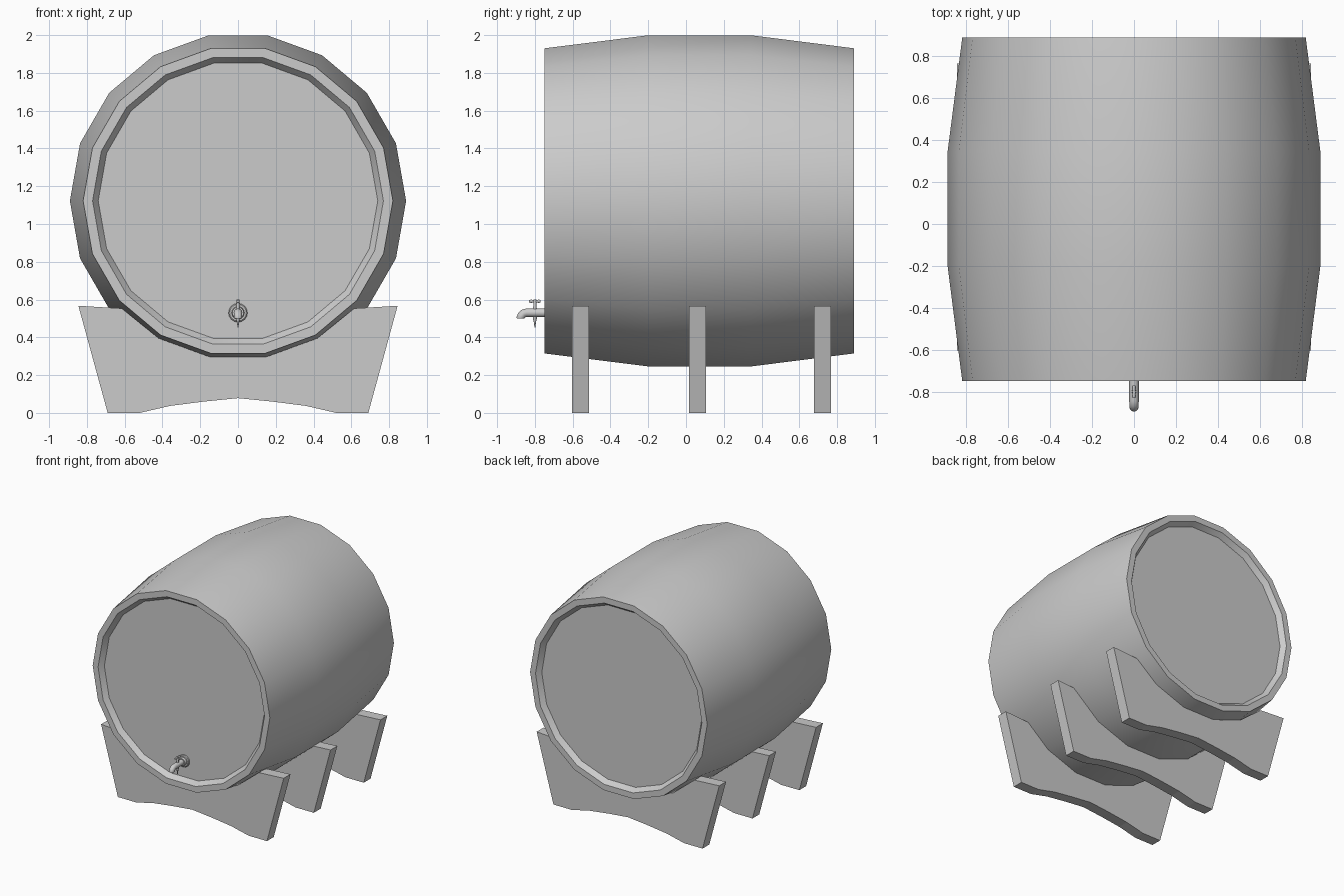
import bpy, bmesh
from math import sin, cos, radians, pi
from mathutils import Vector

if "Cube" in bpy.data.objects:
    bpy.data.objects.remove(bpy.data.objects["Cube"])

CZ = 1.1225   # height of the barrel axis
TZ = 0.53     # height of the tap


def finish(name, bm, smooth=True):
    bmesh.ops.recalc_face_normals(bm, faces=bm.faces)
    me = bpy.data.meshes.new(name)
    bm.to_mesh(me)
    bm.free()
    ob = bpy.data.objects.new(name, me)
    bpy.context.collection.objects.link(ob)
    if smooth:
        bpy.ops.object.select_all(action='DESELECT')
        ob.select_set(True)
        bpy.context.view_layer.objects.active = ob
        bpy.ops.object.shade_smooth_by_angle(angle=radians(40))
    return ob


def tube(name, stations, n):
    """Capped skin over rings: (centre, radius, u axis, v axis)."""
    bm = bmesh.new()
    rings = []
    for c, r, u, v in stations:
        rings.append([bm.verts.new(Vector(c) + r * (cos(2 * pi * i / n) * Vector(u)
                      + sin(2 * pi * i / n) * Vector(v))) for i in range(n)])
    for a, b in zip(rings, rings[1:]):
        for i in range(n):
            j = (i + 1) % n
            bm.faces.new((a[i], a[j], b[j], b[i]))
    bm.faces.new(rings[0])
    bm.faces.new(rings[-1])
    return finish(name, bm)


X, Y, Z = (1, 0, 0), (0, 1, 0), (0, 0, 1)


def lathe_y(name, profile, z, n):
    return tube(name, [((0, y, z), r, X, Z) for y, r in profile], n)


def lathe_z(name, profile, y, n):
    return tube(name, [((0, y, z), r, X, Y) for z, r in profile], n)


# Barrel: 18 sides, bulging middle, recessed heads
lathe_y("barrel", [(-0.71, 0.74), (-0.75, 0.77), (-0.75, 0.82), (-0.2, 0.89),
                   (0.345, 0.89), (0.89, 0.82), (0.89, 0.77), (0.85, 0.74)], CZ, 18)

# Cradle boards: half profile mirrored, then extruded in y
half = [(0.146, 0.295), (0.42, 0.395), (0.615, 0.553), (0.845, 0.567), (0.69, 0.0),
        (0.52, 0.0), (0.36, 0.037), (0.18, 0.06)]
outline = half + [(0, 0.078)] + [(-x, z) for x, z in reversed(half)]
for label, y in (("front", -0.603), ("middle", 0.017), ("back", 0.677)):
    bm = bmesh.new()
    face = bm.faces.new([bm.verts.new((x, y, z)) for x, z in outline])
    ext = bmesh.ops.extrude_face_region(bm, geom=[face])
    moved = [v for v in ext["geom"] if isinstance(v, bmesh.types.BMVert)]
    bmesh.ops.translate(bm, verts=moved, vec=(0, 0.09, 0))
    finish(label + "_cradle_board", bm, False)

# Tap flange with a stepped collar
lathe_y("tap_flange", [(-0.705, 0.05), (-0.722, 0.05), (-0.727, 0.044),
                       (-0.727, 0.034), (-0.745, 0.03)], TZ, 16)

# Tap spout: straight pipe with a bend down at the end
path = [((0, -0.72, TZ), 0.023, X, Z), ((0, -0.845, TZ), 0.023, X, Z)]
for a in (30, 60, 80):
    t = radians(a)
    path.append(((0, -0.845 - 0.03 * sin(t), TZ - 0.03 * (1 - cos(t))), 0.022,
                 X, (0, -sin(t), cos(t))))
path.append(((0, -0.876, 0.5), 0.02, X, (0, -1, 0)))
tube("tap_spout", path, 12)

# Tap valve: stem above, pointed plug end below
lathe_z("tap_stem", [(0.535, 0.013), (0.565, 0.009), (0.6, 0.009)], -0.8, 10)
lathe_z("tap_plug", [(0.52, 0.012), (0.5, 0.011), (0.485, 0.007), (0.453, 0.002)], -0.8, 10)

# Tap handle bar
lathe_y("tap_handle", [(-0.83, 0.007), (-0.82, 0.009), (-0.8, 0.006),
                       (-0.78, 0.009), (-0.77, 0.007)], 0.591, 10)
